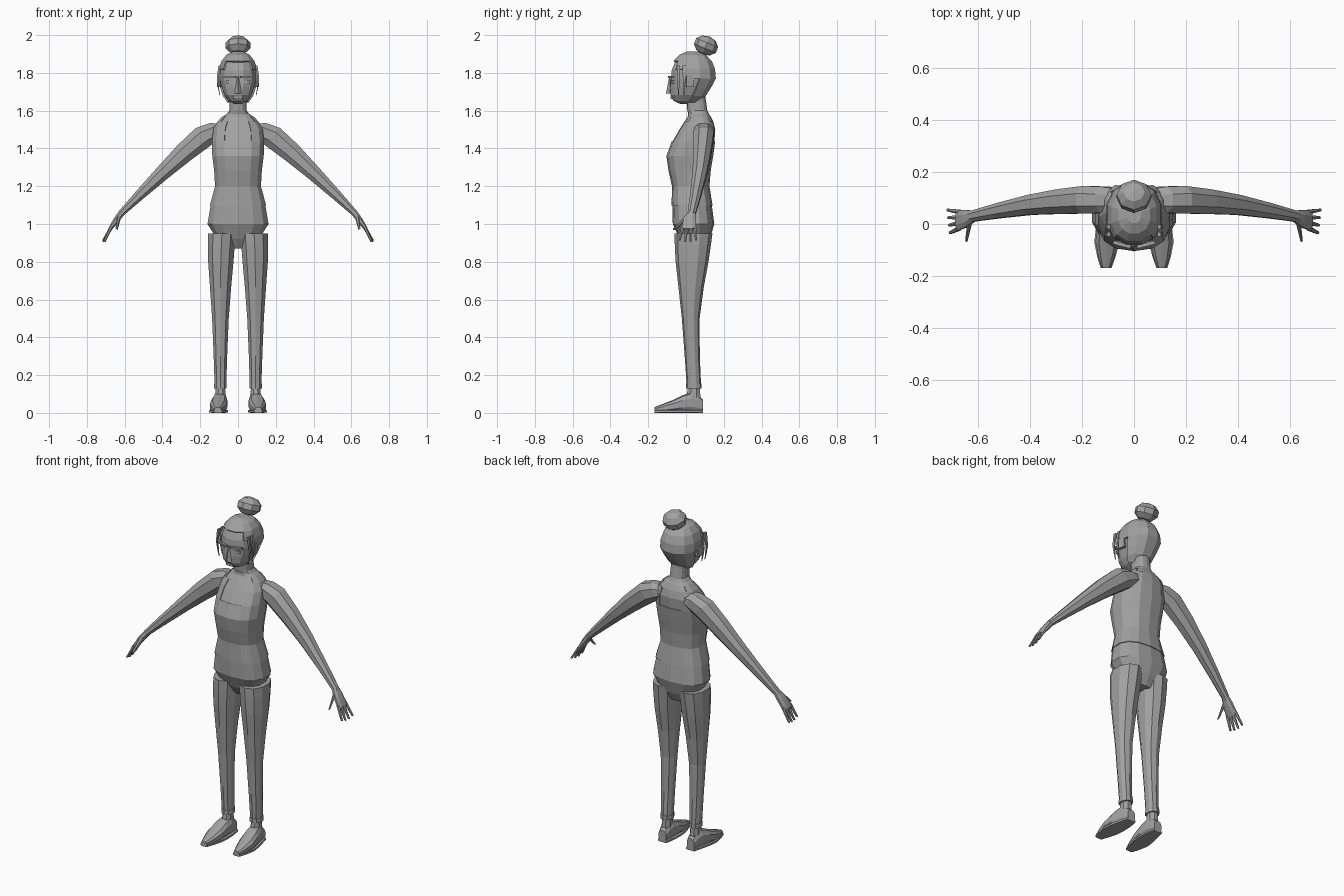
import bpy, bmesh
from math import cos, sin, pi, sqrt, copysign
from mathutils import Vector, Matrix

default_cube = bpy.data.objects.get("Cube")
if default_cube:
    bpy.data.objects.remove(default_cube)

grey = bpy.data.materials.new("plain grey")
grey.use_nodes = True
grey.diffuse_color = (.36, .36, .36, 1)
grey.node_tree.nodes["Principled BSDF"].inputs["Base Color"].default_value = grey.diffuse_color

RIGHTWARD, BACKWARD, UPWARD = Vector((1, 0, 0)), Vector((0, 1, 0)), Vector((0, 0, 1))
SIDES = {"left": 1, "right": -1}


def finish(name, bm, side=1):
    """Mirror to the wanted side and turn the mesh into a grey object."""
    for vert in bm.verts:
        vert.co.x *= side
    bmesh.ops.recalc_face_normals(bm, faces=bm.faces)
    mesh = bpy.data.meshes.new(name)
    bm.to_mesh(mesh)
    bm.free()
    mesh.materials.append(grey)
    part = bpy.data.objects.new(name, mesh)
    bpy.context.collection.objects.link(part)
    return part


def smooth_path(stations):
    """Add one curved in-between station in every gap."""
    padded = [stations[0], *stations, stations[-1]]
    path = [stations[0]]
    for before, start, end, after in zip(padded, padded[1:], padded[2:], padded[3:]):
        path.append([(9 * (b + c) - a - d) / 16 for a, b, c, d in zip(before, start, end, after)])
        path.append(end)
    return path


def section(station, across, along, count, squareness, margin=0):
    """Rounded-square outline; station holds x, y, z and two half sizes."""
    x, y, z, half_across, half_along = station
    outline = []
    for index in range(count):
        angle = 2 * pi * (index + .5) / count
        c, s = cos(angle), sin(angle)
        c = copysign(abs(c) ** (2 / squareness), c) * (half_across + margin)
        s = copysign(abs(s) ** (2 / squareness), s) * (half_along + margin)
        outline.append(Vector((x, y, z)) + across * c + along * s)
    return outline


def skin(name, outlines, side=1, keep=None):
    """Bridge outlines into a closed body, or a thin shell of the kept faces."""
    bm = bmesh.new()
    loops = [[bm.verts.new(point) for point in outline] for outline in outlines]
    for lower, upper in zip(loops, loops[1:]):
        for i in range(len(lower)):
            bm.faces.new((lower[i - 1], lower[i], upper[i], upper[i - 1]))
    bm.faces.new(loops[0])
    bm.faces.new(loops[-1])
    if keep:
        unwanted = [f for f in bm.faces if not keep(f.calc_center_median())]
        bmesh.ops.delete(bm, geom=unwanted, context="FACES")
    part = finish(name, bm, side)
    if keep:
        shell = part.modifiers.new("thickness", "SOLIDIFY")
        shell.thickness = .01
        shell.offset = -1
    return part


def tube(name, stations, across, along, side=1, count=8, squareness=2.2):
    return skin(name, [section(s, across, along, count, squareness) for s in smooth_path(stations)], side)


def block(name, centre, size, side=1, tilt=0, axis="Z"):
    """Small flat-sided detail."""
    bm = bmesh.new()
    placing = Matrix.Translation(centre) @ Matrix.Rotation(tilt, 4, axis) @ Matrix.Diagonal((*size, 1))
    bmesh.ops.create_cube(bm, size=1, matrix=placing)
    return finish(name, bm, side)


# Torso and neck: crotch, hips, waist, bust, shoulders, neck
torso = smooth_path([
    (0, .05, .87, .06, .05), (0, .04, 1, .165, .11), (0, .025, 1.2, .12, .095), (0, .02, 1.36, .135, .12),
    (0, .06, 1.5, .13, .095), (0, .07, 1.57, .08, .06), (0, .06, 1.6, .047, .053), (0, .05, 1.7, .047, .05)])


def torso_outlines(margin):
    return [section(station, RIGHTWARD, BACKWARD, 14, 2.5, margin) for station in torso]


def covered_by_top(point):
    between_hem_and_shoulder = 1.1 < point.z < 1.57
    return between_hem_and_shoulder and (point.z < 1.42 or abs(point.x) > .07)


skin("torso", torso_outlines(0))
skin("sleeveless_top", torso_outlines(.004), keep=covered_by_top)


# Head: full skull above, jaw narrowing and moving forward below
def head_outlines(margin):
    outlines = []
    for index in range(9):
        level = -cos(pi * (index + .5) / 9)
        jaw = min(level, 0)
        fullness = sqrt(1 - abs(level) ** (5 if jaw else 2.4))
        station = (0, .035 + .045 * jaw, 1.77 + (.136 + margin) * level,
                   .1 * fullness * (1 + .35 * jaw), .118 * fullness * (1 + .28 * jaw))
        outlines.append(section(station, RIGHTWARD, BACKWARD, 12, 2.3, margin))
    return outlines


def covered_by_hair(point):
    return point.z > 1.86 or (point.z > 1.66 and point.y > .03) or (point.z > 1.8 and abs(point.x) > .08)


skin("head", head_outlines(0))
skin("hair", head_outlines(.009), keep=covered_by_hair)

# Bun leaning back on the crown
bun = bmesh.new()
bmesh.ops.create_uvsphere(bun, u_segments=8, v_segments=5, radius=1)
bmesh.ops.transform(bun, verts=bun.verts, matrix=Matrix.Translation((0, .106, 1.945))
                    @ Matrix.Rotation(-.4, 4, "X") @ Matrix.Diagonal((.07, .066, .051, 1)))
finish("hair_bun", bun)

# Nose wedge and lips
nose = bmesh.new()
bmesh.ops.create_cone(nose, segments=4, radius1=.02, radius2=.003, depth=.09, cap_ends=True,
                      matrix=Matrix.Translation((0, -.086, 1.735)))
finish("nose", nose)
block("lips", (0, -.072, 1.668), (.045, .02, .012))

for word, side in SIDES.items():
    # Eye, brow, ear and loose strands at the temple
    block(word + "_eye", (.043, -.073, 1.752), (.04, .01, .016), side, .2)
    block(word + "_brow", (.046, -.079, 1.778), (.07, .014, .01), side, .25)
    block(word + "_ear", (.1, .02, 1.755), (.016, .04, .06), side, .2)
    for reach in (-.04, -.01):
        strand = [(.097, reach, 1.84, .008, .012), (.108, reach, 1.76, .005, .009),
                  (.096, reach, 1.68, .002, .002)]
        tube(word + "_hair_strand", strand, RIGHTWARD, BACKWARD, side, count=4)

    # Trouser leg, cuff and ankle
    leg = [(.085, .04, .95, .076, .1), (.091, .032, .8, .07, .087),
           (.093, .025, .5, .046, .047), (.093, .042, .14, .032, .038)]
    tube(word + "_leg", leg, RIGHTWARD, BACKWARD, side, count=10)
    cuff = [(.093, .042, height, .035, .041) for height in (.13, .155)]
    tube(word + "_cuff", cuff, RIGHTWARD, BACKWARD, side, count=10)
    ankle = [(.093, .042, .15, .026, .031), (.093, .038, .05, .031, .045)]
    tube(word + "_ankle", ankle, RIGHTWARD, BACKWARD, side)

    # Foot and sole share heel, instep, ball and toe; both rest on the ground
    foot = [(.092, .09, .025, .07), (.095, .03, .038, .11), (.104, -.07, .046, .068), (.107, -.168, .018, .03)]
    upper = [(x, y, tall / 2, wide, tall / 2) for x, y, wide, tall in foot]
    sole = [(x, y, .008, wide + .004, .008) for x, y, wide, tall in foot]
    tube(word + "_foot", upper, RIGHTWARD, UPWARD, side, count=10, squareness=2.6)
    tube(word + "_sole", sole, RIGHTWARD, UPWARD, side, squareness=5)

    # Arm from inside the shoulder to the wrist
    slope = Vector((1, 0, 1)).normalized()
    arm = [(.07, .09, 1.5, .05, .05), (.18, .093, 1.465, .057, .066),
           (.4, .073, 1.27, .041, .043), (.62, .03, 1.055, .023, .018)]
    tube(word + "_arm", arm, BACKWARD, slope, side)

    # Palm, fanned fingers and thumb
    palm = [(.615, .03, 1.06, .022, .018), (.645, .02, 1.02, .036, .017), (.68, .014, .97, .041, .01)]
    tube(word + "_palm", palm, BACKWARD, slope, side)
    for finger in range(4):
        spread = finger - 1.5
        knuckle = (.67, .015 + .021 * spread, .985, .01, .01)
        tip = (.71 + .003 * spread, .01 + .029 * spread, .9 + .008 * abs(spread), .006, .006)
        tube(word + "_finger", [knuckle, tip], BACKWARD, RIGHTWARD, side, count=6)
    thumb = [(.63, .01, 1.04, .016, .014), (.643, -.062, .972, .007, .007)]
    tube(word + "_thumb", thumb, BACKWARD, slope, side, count=6)
